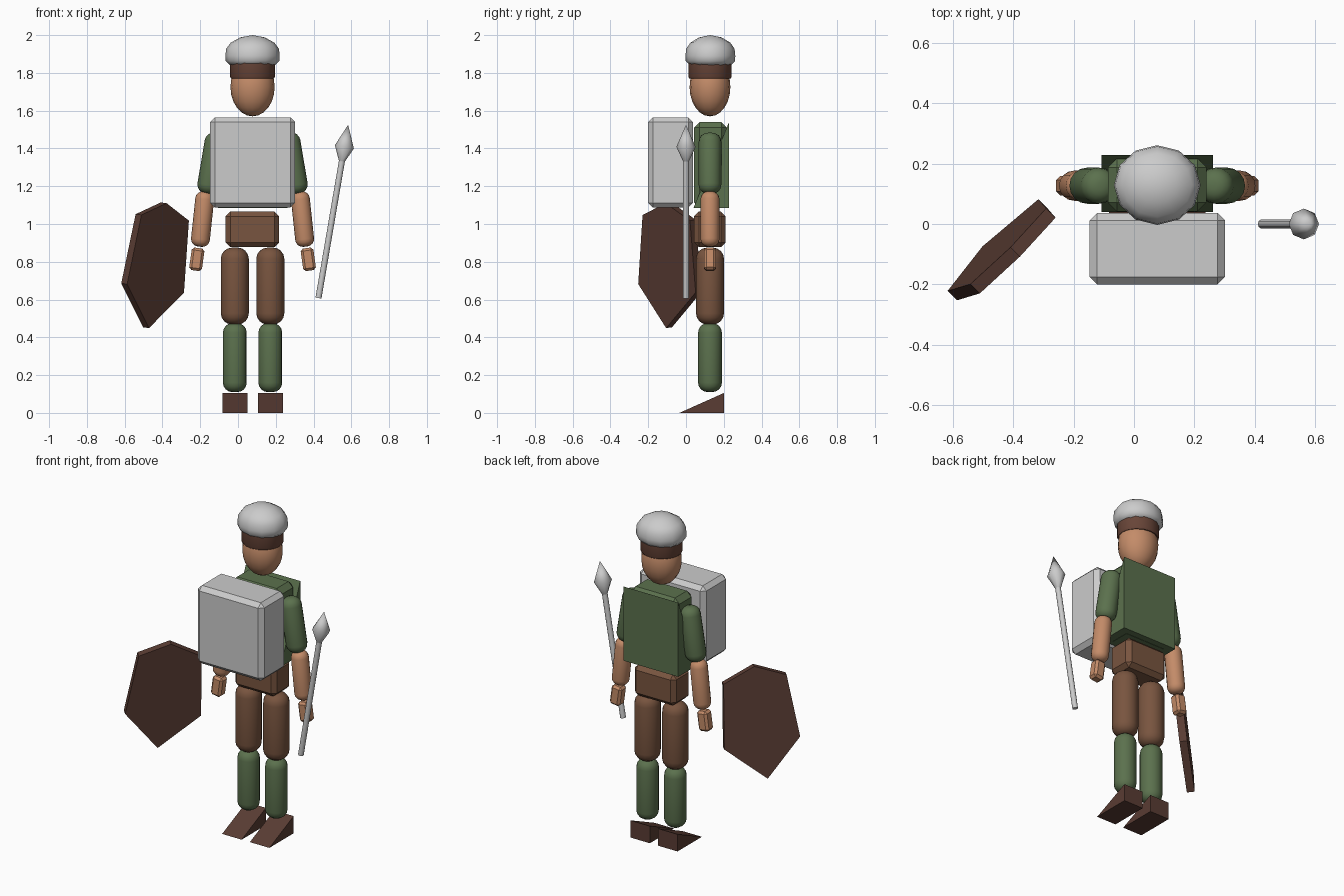
import bpy, bmesh, math
from mathutils import Vector

if "Cube" in bpy.data.objects:
    bpy.data.objects.remove(bpy.data.objects["Cube"])

CX, CY = 0.077, 0.127      # body axis


def mat(name, rgb):
    m = bpy.data.materials.new(name)
    m.diffuse_color = (*rgb, 1)
    m.use_nodes = True
    m.node_tree.nodes["Principled BSDF"].inputs["Base Color"].default_value = m.diffuse_color
    return m


GREEN = mat("green_cloth", (0.105, 0.165, 0.075))
LEATHER = mat("leather", (0.19, 0.09, 0.05))
SKIN = mat("skin", (0.55, 0.26, 0.14))
DARK = mat("dark_brown", (0.10, 0.045, 0.033))
HAIR = mat("hair_brown", (0.14, 0.06, 0.04))


def finish(name, bm, material=None, smooth=None):
    bmesh.ops.recalc_face_normals(bm, faces=bm.faces)
    me = bpy.data.meshes.new(name)
    bm.to_mesh(me)
    bm.free()
    ob = bpy.data.objects.new(name, me)
    bpy.context.collection.objects.link(ob)
    if material:
        me.materials.append(material)
    if smooth:
        bpy.ops.object.select_all(action='DESELECT')
        ob.select_set(True)
        bpy.context.view_layer.objects.active = ob
        bpy.ops.object.shade_smooth_by_angle(angle=math.radians(smooth))
    return ob


def lathe(name, p0, p1, profile, n, material=None, squash=(1, 1), smooth=40):
    """Turn (radius, distance) points round the axis p0 -> p1."""
    p0, p1 = Vector(p0), Vector(p1)
    axis = (p1 - p0).normalized()
    u = Vector((0, 1, 0)).cross(axis).normalized()
    v = axis.cross(u)
    bm = bmesh.new()
    rings = []
    for r, d in profile:
        c = p0 + axis * d
        if r < 1e-5:
            rings.append([bm.verts.new(c)])
            continue
        ring = []
        for i in range(n):
            a = 2 * math.pi * i / n
            ring.append(bm.verts.new(c + u * (r * squash[0] * math.cos(a))
                                     + v * (r * squash[1] * math.sin(a))))
        rings.append(ring)
    for a, b in zip(rings, rings[1:]):
        for i in range(n):
            j = (i + 1) % n
            f = [a[i % len(a)], a[j % len(a)], b[j % len(b)], b[i % len(b)]]
            bm.faces.new(list(dict.fromkeys(f)))
    for ring in (rings[0], rings[-1]):
        if len(ring) > 2:
            bm.faces.new(ring)
    return finish(name, bm, material, smooth)


def limb(name, p0, p1, r, material):
    """Cylinder with generously rounded ends."""
    length = (Vector(p1) - Vector(p0)).length
    b = r * 0.8
    steps = [math.pi / 2 * k / 4 for k in range(5)]
    low = [(r - b + b * math.sin(t), b - b * math.cos(t)) for t in steps]
    prof = low + [(q, length - d) for q, d in reversed(low)]
    return lathe(name, p0, p1, prof, 16, material)


def block(name, lo, hi, bevel, material=None, tilt=0):
    lo, hi = Vector(lo), Vector(hi)
    size, mid = hi - lo, (lo + hi) / 2
    bm = bmesh.new()
    bmesh.ops.create_cube(bm, size=1)
    bmesh.ops.scale(bm, vec=size, verts=bm.verts)
    bmesh.ops.bevel(bm, geom=bm.edges[:], offset=bevel, segments=1, affect='EDGES')
    ob = finish(name, bm, material)
    ob.location = mid
    ob.rotation_euler = (0, tilt, 0)
    return ob


def prism(name, points, offset, material):
    """Extrude a flat outline along an offset vector."""
    bm = bmesh.new()
    f = bm.faces.new([bm.verts.new(p) for p in points])
    ext = bmesh.ops.extrude_face_region(bm, geom=[f], use_keep_orig=True)
    vs = [e for e in ext["geom"] if isinstance(e, bmesh.types.BMVert)]
    bmesh.ops.translate(bm, vec=offset, verts=vs)
    return finish(name, bm, material)


def wedge(name, x0, x1, y0, y1, z0, z1, material):
    return prism(name, [(x0, y0, z0), (x0, y1, z0), (x0, y1, z1)],
                 (x1 - x0, 0, 0), material)


# Legs, arms, hands and shoes on both sides
for s, side in ((-1, "left"), (1, "right")):
    x = CX + s * 0.094
    wedge(side + "_shoe", x - 0.066, x + 0.066, -0.035, 0.2, 0, 0.105, DARK)
    limb(side + "_shin", (x, CY, 0.11), (x, CY, 0.475), 0.063, GREEN)
    limb(side + "_thigh", (x, CY, 0.468), (x, CY, 0.875), 0.074, LEATHER)
    limb(side + "_upper_arm", (CX + s * 0.24, CY, 1.16),
         (CX + s * 0.186, CY, 1.482), 0.06, GREEN)
    limb(side + "_forearm", (CX + s * 0.28, CY, 0.88),
         (CX + s * 0.249, CY, 1.172), 0.05, SKIN)
    hx = CX + s * 0.295
    block(side + "_hand", (hx - 0.034, CY - 0.032, 0.753),
          (hx + 0.034, CY + 0.032, 0.873), 0.013, SKIN, -s * math.radians(8))

# Trunk
block("hips", (-0.066, 0.043, 0.877), (0.217, 0.21, 1.066), 0.025, LEATHER)
block("torso", (-0.087, 0.042, 1.085), (0.241, 0.217, 1.54), 0.03, GREEN)
wedge("back_cape", -0.107, 0.262, 0.04, 0.228, 1.086, 1.54, GREEN)
block("chest_pack", (-0.147, -0.2, 1.087), (0.302, 0.037, 1.565), 0.025)

# Head, hair band and helmet
rings = [math.pi * k / 12 for k in range(13)]
lathe("head", (CX, CY, 1.57), (CX, CY, 1.9),
      [(math.sin(t), 0.155 - 0.155 * math.cos(t)) for t in rings], 16, SKIN,
      (0.117, 0.108))
lathe("hair", (CX, CY, 1.77), (CX, CY, 2),
      [(0.95, 0), (1, 0.012), (1, 0.1), (0.8, 0.12)], 16, HAIR, (0.12, 0.115))
lathe("helmet", (CX, CY + 0.002, 1.84), (CX, CY + 0.002, 2),
      [(0.82, 0), (0.99, 0.023), (1, 0.05), (0.97, 0.088), (0.8, 0.12),
       (0.45, 0.148), (0, 0.16)], 12, None, (0.144, 0.132), 60)

# Leaning six-sided shield
prism("shield", [(-0.378, -0.108, 1.11), (-0.26, 0.021, 1.018),
                 (-0.286, 0.051, 0.637), (-0.471, -0.105, 0.449),
                 (-0.587, -0.253, 0.682), (-0.511, -0.23, 1.048)],
      (-0.031, 0.031, 0.004), DARK)

# Spear
foot, tip = (0.426, 0, 0.608), (0.583, 0, 1.525)
full = (Vector(tip) - Vector(foot)).length
lathe("spear_shaft", foot, tip, [(0.016, 0), (0.016, full - 0.18)], 10)
lathe("spear_head", foot, tip,
      [(0.014, full - 0.2), (0.051, full - 0.118), (0, full)], 8, None, (1, 1), 50)
